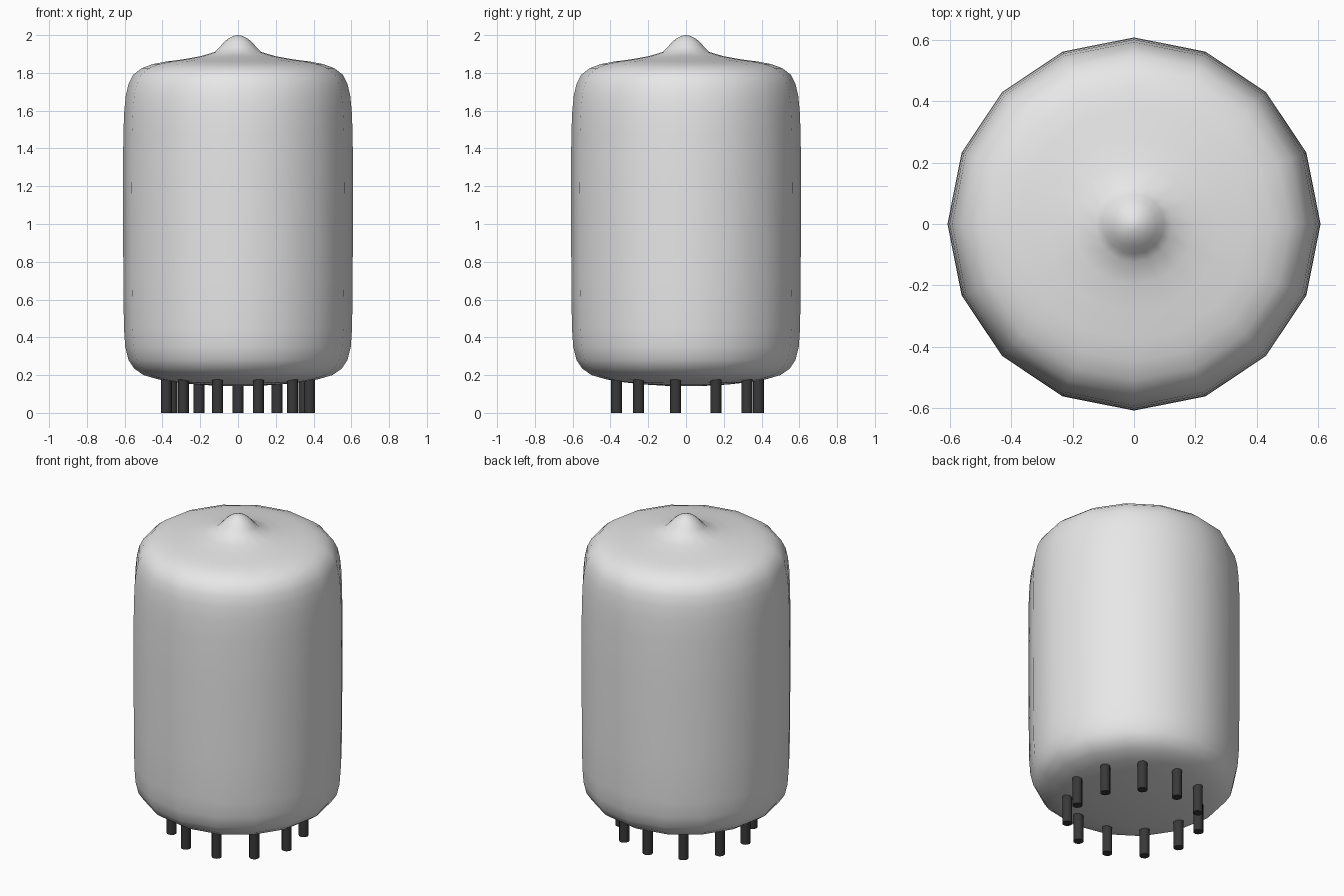
import bpy, bmesh, math

if "Cube" in bpy.data.objects:
    bpy.data.objects.remove(bpy.data.objects["Cube"])

def material(name, rgb):
    m = bpy.data.materials.new(name)
    m.diffuse_color = (*rgb, 1.0)
    m.use_nodes = True
    m.node_tree.nodes["Principled BSDF"].inputs["Base Color"].default_value = m.diffuse_color
    return m

glass_grey = material("pale glass grey", (0.8, 0.8, 0.8))
pin_dark = material("dark pin metal", (0.04, 0.04, 0.04))

def finish(bm, name, mat, angle):
    bmesh.ops.recalc_face_normals(bm, faces=bm.faces)
    mesh = bpy.data.meshes.new(name)
    bm.to_mesh(mesh)
    bm.free()
    mesh.materials.append(mat)
    ob = bpy.data.objects.new(name, mesh)
    bpy.context.collection.objects.link(ob)
    bpy.ops.object.select_all(action='DESELECT')
    ob.select_set(True)
    bpy.context.view_layer.objects.active = ob
    bpy.ops.object.shade_smooth_by_angle(angle=math.radians(angle))
    return ob

# Glass envelope: 16-sided turned profile (radius, height), closed at both poles
profile = [(0.10, 0.143), (0.22, 0.15), (0.33, 0.162), (0.42, 0.177), (0.50, 0.20),
           (0.55, 0.235), (0.58, 0.28), (0.597, 0.35), (0.604, 0.45), (0.607, 0.70),
           (0.609, 1.20), (0.607, 1.48), (0.602, 1.60), (0.594, 1.68), (0.58, 1.74),
           (0.555, 1.79), (0.51, 1.825), (0.45, 1.847), (0.38, 1.86), (0.29, 1.872),
           (0.20, 1.888), (0.125, 1.91), (0.098, 1.936), (0.075, 1.962),
           (0.048, 1.984), (0.022, 1.996)]
SIDES = 16
bm = bmesh.new()
rings = [[bm.verts.new((r * math.cos(math.tau * i / SIDES),
                        r * math.sin(math.tau * i / SIDES), z))
          for i in range(SIDES)] for r, z in profile]
bottom = bm.verts.new((0, 0, 0.142))
top = bm.verts.new((0, 0, 2.0))
for i in range(SIDES):
    j = (i + 1) % SIDES
    for a, b in zip(rings, rings[1:]):
        bm.faces.new((a[i], a[j], b[j], b[i]))
    bm.faces.new((bottom, rings[0][j], rings[0][i]))
    bm.faces.new((top, rings[-1][i], rings[-1][j]))
finish(bm, "glass_envelope", glass_grey, 60)

# Eleven base pins in an even ring, one at the back centre
PINS, RING, PIN_R, PIN_TOP = 11, 0.383, 0.029, 0.18
for k in range(PINS):
    a = math.tau * k / PINS
    bm = bmesh.new()
    bmesh.ops.create_cone(bm, cap_ends=True, segments=12, radius1=PIN_R,
                          radius2=PIN_R, depth=PIN_TOP)
    bmesh.ops.translate(bm, verts=bm.verts,
                        vec=(RING * math.sin(a), RING * math.cos(a), PIN_TOP / 2))
    finish(bm, f"base_pin_{k + 1}", pin_dark, 40)
